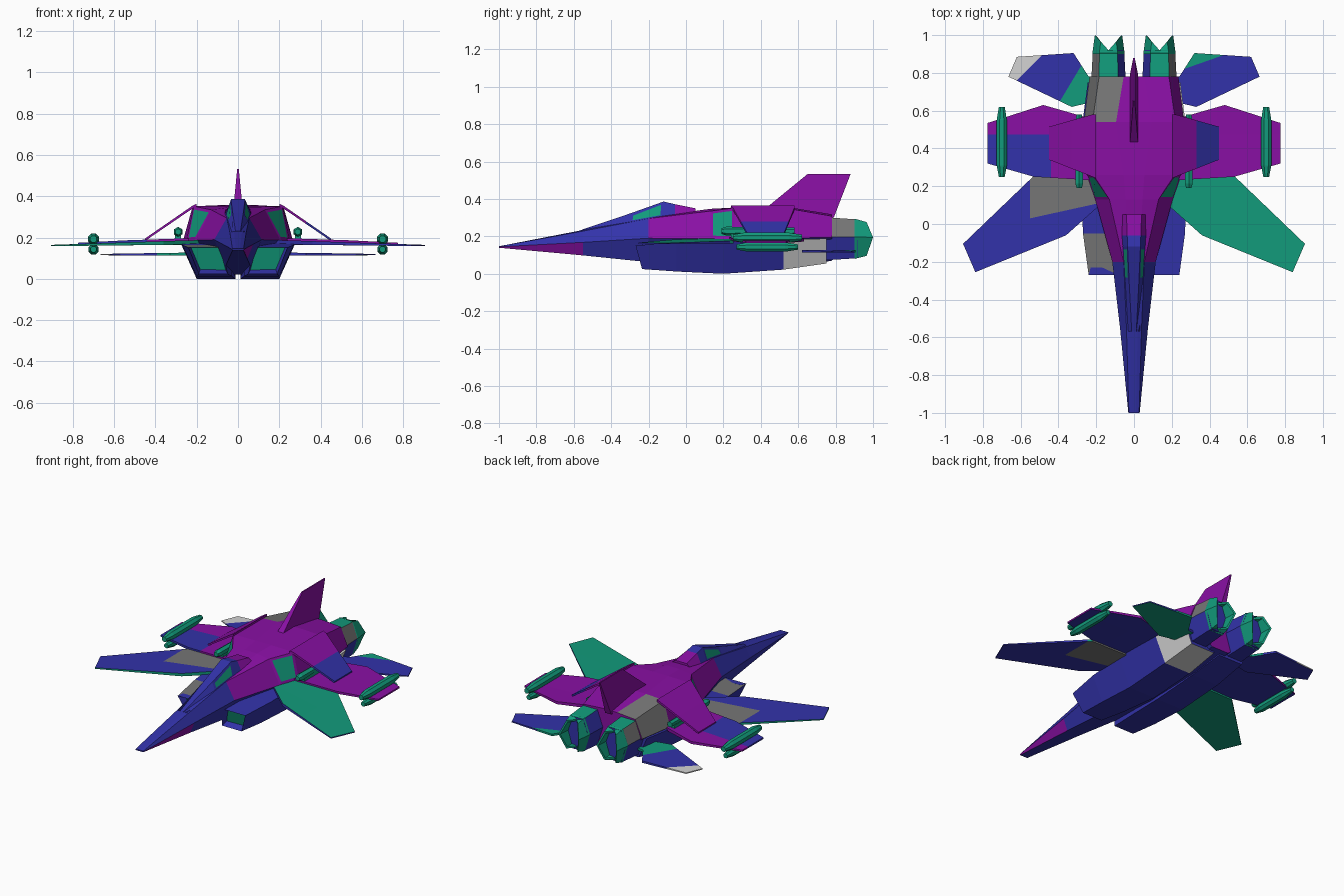
import bpy, bmesh, math
from mathutils import Vector

if "Cube" in bpy.data.objects:
    bpy.data.objects.remove(bpy.data.objects["Cube"])

COLOURS = {
    "blue": (0.032, 0.032, 0.40, 1), "purple": (0.25, 0.005, 0.37, 1),
    "green": (0.006, 0.33, 0.20, 1), "grey": (0.18, 0.18, 0.18, 1),
    "light_grey": (0.65, 0.65, 0.65, 1)}
NAMES = list(COLOURS)
MATS = []
for n in NAMES:
    m = bpy.data.materials.new(n)
    m.diffuse_color = COLOURS[n]
    m.use_nodes = True
    m.node_tree.nodes["Principled BSDF"].inputs["Base Color"].default_value = m.diffuse_color
    MATS.append(m)


def finish(name, bm, rule, inset=None, depth=0.0, width=0.015, inset_colour="green"):
    """Colour faces by rule(centre, normal), optionally inset some, make the object."""
    bmesh.ops.recalc_face_normals(bm, faces=bm.faces[:])
    bm.normal_update()
    picked = []
    for f in bm.faces:
        c, n = f.calc_center_median(), f.normal
        f.material_index = NAMES.index(rule(c, n) if callable(rule) else rule)
        if inset and inset(c, n):
            picked.append(f)
    if picked:
        bmesh.ops.inset_individual(bm, faces=picked, thickness=width, depth=depth)
        for f in picked:
            f.material_index = NAMES.index(inset_colour)
    me = bpy.data.meshes.new(name)
    bm.to_mesh(me)
    bm.free()
    for m in MATS:
        me.materials.append(m)
    ob = bpy.data.objects.new(name, me)
    bpy.context.collection.objects.link(ob)
    return ob


def loft(name, rings, rule, **kw):
    bm = bmesh.new()
    vr = [[bm.verts.new(p) for p in r] for r in rings]
    for a, b in zip(vr, vr[1:]):
        for i in range(len(a)):
            j = (i + 1) % len(a)
            bm.faces.new((a[i], a[j], b[j], b[i]))
    bm.faces.new(vr[0])
    bm.faces.new(vr[-1][::-1])
    return finish(name, bm, rule, **kw)


def ring(y, half):
    """Closed symmetric section from half-profile points (x, z)."""
    return [(x, y, z) for x, z in half] + [(-x, y, z) for x, z in half[::-1]]


def plate(name, pts, s, root, tip, rule, cuts=()):
    """Thin panel, thickness falling from root to tip; cuts are (point, normal)."""
    bm = bmesh.new()
    xs = [p[0] for p in pts]
    lo, hi = min(xs), max(xs)
    rings = []
    for d in (1, -1):
        rings.append([bm.verts.new((s * x, y, z + d * 0.5 * (root + (tip - root) * (x - lo) / (hi - lo))))
                      for x, y, z in pts])
    a, b = rings
    bm.faces.new(a)
    bm.faces.new(b[::-1])
    for i in range(len(a)):
        j = (i + 1) % len(a)
        bm.faces.new((a[i], b[i], b[j], a[j]))
    for co, no in cuts:
        bmesh.ops.bisect_plane(bm, geom=bm.verts[:] + bm.edges[:] + bm.faces[:],
                               plane_co=Vector((*co, 0)), plane_no=Vector((*no, 0)))
    return finish(name, bm, rule)


def tube(name, x, z, prof, sides, colour):
    return loft(name, [[(x + r * math.cos(2 * math.pi * (i + .5) / sides), y,
                         z + r * math.sin(2 * math.pi * (i + .5) / sides))
                        for i in range(sides)] for y, r in prof], colour)


# Fuselage: spine, shoulder, side edge and belly
def hull_colour(c, n):
    if c.y < -0.2:
        return "purple" if c.y < -0.55 and c.x > 0.02 and n.z < 0 else "blue"
    if n.z < -0.2:
        return "blue"
    return "grey" if c.y > 0.54 and c.x < -0.08 else "purple"


loft("fuselage", [
    ring(-1.0, [(.01, .147), (.027, .147), (.03, .144), (.026, .139)]),
    ring(-.55, [(.02, .234), (.04, .228), (.074, .168), (.045, .098)]),
    ring(-.20, [(.03, .302), (.055, .295), (.115, .19), (.06, .062)]),
    ring(.13, [(.045, .347), (.13, .335), (.205, .187), (.06, .022)]),
    ring(.26, [(.055, .354), (.215, .352), (.25, .187), (.06, .022)]),
    ring(.54, [(.095, .357), (.22, .35), (.265, .19), (.06, .03)]),
    ring(.78, [(.055, .318), (.185, .308), (.235, .195), (.06, .07)])],
    hull_colour, width=.022,
    inset=lambda c, n: .13 < c.y < .26 and abs(c.x) > .19 and n.z > 0)

# Canopy
loft("canopy", [
    ring(-.57, [(.012, .231), (.03, .228), (.032, .2)]),
    ring(-.30, [(.026, .322), (.05, .27), (.055, .24)]),
    ring(-.12, [(.034, .386), (.062, .30), (.065, .26)]),
    ring(-.06, [(.036, .372), (.064, .315), (.065, .26)]),
    ring(.05, [(.04, .35), (.06, .335), (.06, .26)])],
    lambda c, n: "purple" if c.y > -.06 else "blue", width=.022,
    inset=lambda c, n: -.3 < c.y < -.12 and abs(c.x) > .04 and n.z > .1)

# Tail fin
fin = [(.42, .345), (.65, .533), (.88, .533), (.79, .30), (.60, .33)]
loft("tail_fin", [[(s * (.004 if z > .5 else .022), y, z) for y, z in fin] for s in (1, -1)], "purple")

for s, side in ((1, "right"), (-1, "left")):
    # Lower intake duct with recessed mouth
    def duct_colour(c, n, s=s):
        if s > 0 and c.y > .52 and abs(n.y) < .9:
            return "light_grey"
        if s < 0 and c.y < 0 and n.z > .8:
            return "grey"
        return "blue"
    duct = [(-.27, -.235, .08, .24, .19, .05, .152, .025),
            (-.05, -.05, .06, .27, .20, .03, .165, .012),
            (.20, .20, .03, .28, .20, .012, .178, .0),
            (.52, .52, .03, .275, .20, .012, .182, .022),
            (.75, .75, .03, .245, .19, .02, .188, .055)]
    loft(side + "_intake_duct", [[(s * a, y, zt), (s * b, y, zt), (s * c, yb, zb), (s * d, yb, zb)]
                                 for y, yb, a, b, c, d, zt, zb in duct],
         duct_colour, width=.013, depth=-.04, inset=lambda c, n: n.y < -.8 and c.y < -.2)

    # Engine casing and notched nozzle
    def section(y, k, back=0.0):
        pts = [(0, .115), (.05, .115), (.088, .015), (.05, -.105), (0, -.105), (-.05, -.105), (-.088, .015), (-.05, .115)]
        return [(s * .135 + s * k * x, y + back * abs(x) / .088, .182 + k * z) for x, z in pts]

    def casing_colour(c, n, s=s):
        if n.z > .9:
            return "green"
        return "grey" if n.z > 0 and n.x * s > .3 else "blue"
    loft(side + "_engine", [section(.72, 1.06), section(.92, .94)], casing_colour)
    loft(side + "_nozzle", [section(.87, .8), section(.905, .97), section(.92, .82, .08),
                            section(.915, .72, .08), section(.90, .66)],
         lambda c, n, s=s: "light_grey" if n.y > .9 and abs(c.y - .9) < .004 else "green")

    # Forward-swept front wing
    def front_colour(c, n, s=s):
        main = (n.z > 0) == (s > 0)
        if main:
            return "green"
        patch = s * c.x < .55 and c.y > .03 + (.55 - s * c.x) * .22
        return "grey" if patch else "blue"
    plate(side + "_front_wing",
          [(.18, .10, .177), (.27, .02, .176), (.36, -.06, .174), (.84, -.255, .163),
           (.905, -.105, .162), (.53, .255, .17), (.20, .255, .177)], s, .022, .006, front_colour,
          [((s * .55, 0), (1, 0)), ((s * .55, .03), (s * .22, 1))])

    # Main wing
    def main_colour(c, n, s=s):
        if n.z < -.5:
            return "blue"
        return "blue" if s < 0 and c.y < .475 and c.x < -.44 else "purple"
    plate(side + "_main_wing",
          [(.20, .23, .187), (.53, .25, .18), (.775, .32, .17), (.775, .535, .17),
           (.48, .63, .18), (.20, .55, .187)], s, .022, .01, main_colour,
          [((0, .475), (0, 1)), ((s * .44, 0), (1, 0))])

    # Sloping brace panel above the wing
    plate(side + "_brace_panel",
          [(.20, .24, .357), (.22, .25, .348), (.45, .34, .19), (.45, .515, .19),
           (.22, .58, .348), (.20, .58, .357)], s, .014, .012,
          lambda c, n, s=s: "blue" if s > 0 and c.x > .33 else "purple",
          [((s * .33, 0), (1, 0))])

    # Tailplane
    def tail_colour(c, n, s=s):
        x = abs(c.x)
        if n.z < -.5:
            return "green" if s > 0 else "blue"
        if s > 0:
            return "green" if c.y > .83 and x < .45 else "blue"
        if x - .5 > (.88 - c.y) * 1.0:
            return "light_grey"
        return "green" if x < .26 + (.87 - c.y) * .6 and c.y < .83 else "blue"
    tail_cuts = ([((.32, .84), (-.35, 1)), ((.43, 0), (1, 0))] if s > 0 else
                 [((-.5, .88), (-1, 1)), ((-.26, .87), (-1, .6))])
    plate(side + "_tailplane",
          [(.16, .66, .12), (.33, .62, .12), (.665, .78, .118), (.62, .885, .118),
           (.32, .905, .12), (.24, .78, .12), (.16, .77, .12)], s, .016, .006, tail_colour, tail_cuts)

    # Wing pods, pylon and inner cannon
    tube(side + "_upper_pod", s * .70, .193, [(.25, .017), (.31, .029), (.55, .029), (.62, .017)], 8, "green")
    tube(side + "_lower_pod", s * .70, .143, [(.27, .015), (.33, .027), (.53, .027), (.60, .015)], 8, "green")
    tube(side + "_cannon", s * .29, .228, [(.19, .015), (.215, .024), (.30, .022), (.58, .018)], 6, "green")
    tube(side + "_cannon_mount", s * .29, .20, [(.24, .02), (.55, .02)], 4, "green")
